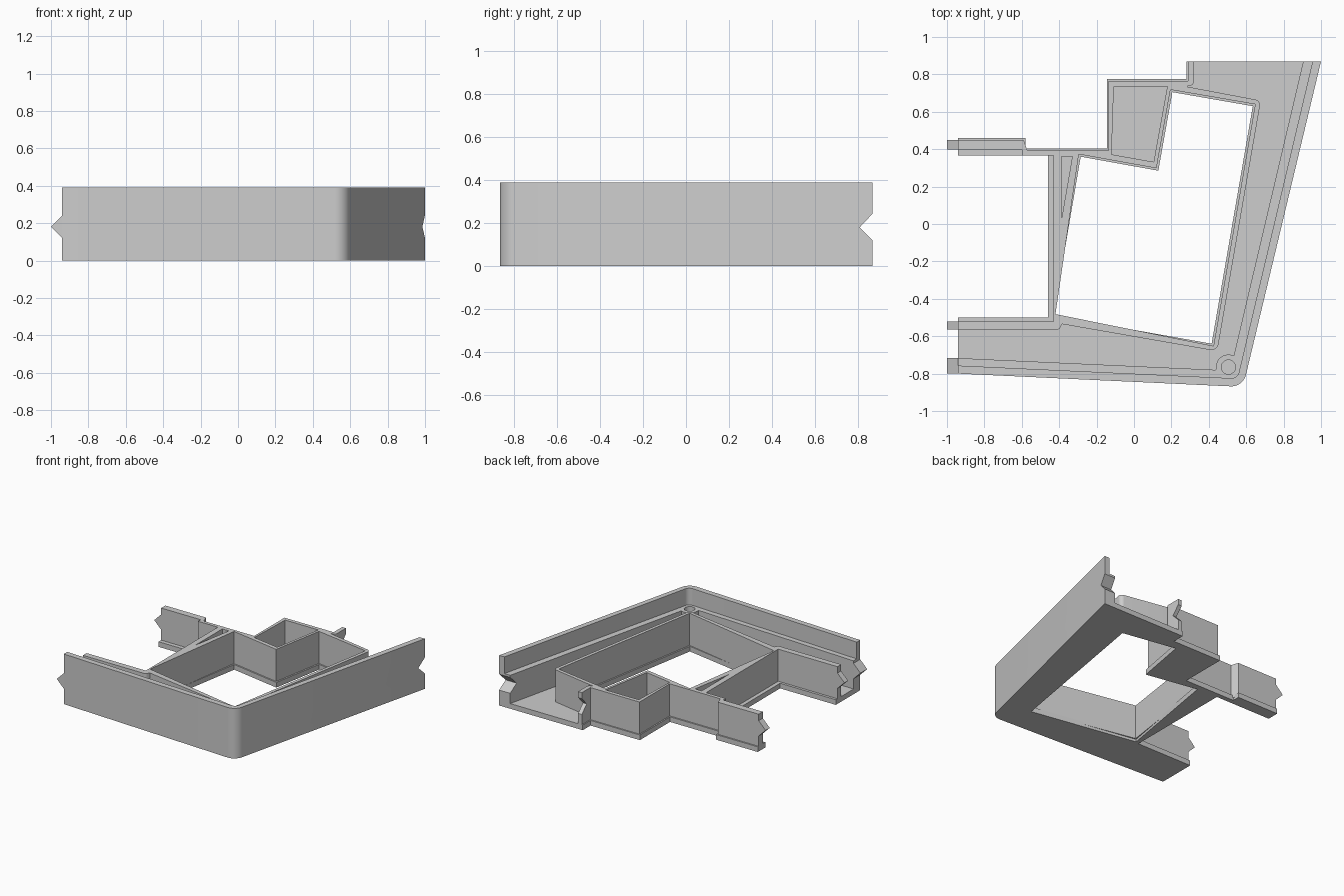
import bpy, bmesh, math
from mathutils import Vector

if "Cube" in bpy.data.objects:
    bpy.data.objects.remove(bpy.data.objects["Cube"], do_unlink=True)

grey = bpy.data.materials.new("plain grey")
grey.use_nodes = True
colour = (0.61, 0.61, 0.61, 1)
grey.diffuse_color = colour
grey.node_tree.nodes["Principled BSDF"].inputs["Base Color"].default_value = colour


def rounded(points):
    """Replace each (x, y, radius) corner with an arc."""
    out = []
    n = len(points)
    for i, p in enumerate(points):
        c = Vector(p[:2])
        if len(p) == 2:
            out.append(c)
            continue
        r = p[2]
        a = (Vector(points[i - 1][:2]) - c).normalized()
        b = (Vector(points[(i + 1) % n][:2]) - c).normalized()
        half = math.acos(a.dot(b)) / 2
        centre = c + (a + b).normalized() * (r / math.sin(half))
        start = c + a * (r / math.tan(half)) - centre
        end = c + b * (r / math.tan(half)) - centre
        for k in range(9):
            out.append(centre + start.lerp(end, k / 8).normalized() * r)
    return out


def circle(x, y, r, n=32):
    return [(x + r * math.cos(math.tau * k / n), y + r * math.sin(math.tau * k / n))
            for k in range(n)]


def finish(name, bm):
    bmesh.ops.remove_doubles(bm, verts=bm.verts, dist=0.0001)
    bmesh.ops.recalc_face_normals(bm, faces=bm.faces)
    mesh = bpy.data.meshes.new(name)
    bm.to_mesh(mesh)
    bm.free()
    mesh.materials.append(grey)
    ob = bpy.data.objects.new(name, mesh)
    bpy.context.collection.objects.link(ob)
    return ob


def plate(name, z0, z1, *loops):
    """Extrude an outline, with any further loops as holes, from z0 to z1."""
    curve = bpy.data.curves.new(name, "CURVE")
    curve.dimensions = "2D"
    curve.fill_mode = "BOTH"
    curve.extrude = (z1 - z0) / 2
    for loop in loops:
        pts = rounded(loop)
        spline = curve.splines.new("POLY")
        spline.points.add(len(pts) - 1)
        for sp, p in zip(spline.points, pts):
            sp.co = (p[0], p[1], 0, 1)
        spline.use_cyclic_u = True
    temp = bpy.data.objects.new("temp", curve)
    bpy.context.collection.objects.link(temp)
    bpy.context.view_layer.update()
    mesh = bpy.data.meshes.new_from_object(
        temp.evaluated_get(bpy.context.evaluated_depsgraph_get()))
    bm = bmesh.new()
    bm.from_mesh(mesh)
    bmesh.ops.translate(bm, verts=bm.verts, vec=(0, 0, (z0 + z1) / 2))
    bpy.data.objects.remove(temp)
    bpy.data.meshes.remove(mesh)
    return finish(name, bm)


def prism(name, section, along):
    """Sweep a closed 3D section by a vector."""
    bm = bmesh.new()
    face = bm.faces.new([bm.verts.new(p) for p in section])
    ext = bmesh.ops.extrude_face_region(bm, geom=[face])
    bmesh.ops.translate(bm, vec=along,
                        verts=[g for g in ext["geom"] if isinstance(g, bmesh.types.BMVert)])
    return finish(name, bm)


FLOOR, LEDGE, INNER, TOP = 0.04, 0.26, 0.29, 0.39
LEFT, BACK = -0.94, 0.87

# Floor with the angled window opening
opening = [(-0.43, -0.49), (0.415, -0.64), (0.635, 0.63),
           (0.205, 0.705), (0.13, 0.285), (-0.285, 0.36)]
floor = plate("floor", 0, FLOOR, [
    (LEFT, -0.78), (0.568, -0.85, 0.06), (0.975, BACK), (0.28, BACK),
    (0.28, 0.775), (-0.145, 0.775), (-0.145, 0.404), (-0.58, 0.404),
    (-0.58, 0.46), (LEFT, 0.46), (LEFT, 0.366), (-0.46, 0.366),
    (-0.46, -0.5), (LEFT, -0.5)], opening)

# Tall outer rim
rim = plate("outer_rim", 0, TOP, [
    (LEFT, -0.8), (0.583, -0.871, 0.08), (1.0, BACK), (0.955, BACK),
    (0.553, -0.826, 0.04), (LEFT, -0.757)])

# Lower ledge inside the rim, swelling into a screw boss
bx, by = 0.505, -0.765
boss = [(bx + 0.067 * math.cos(a), by + 0.067 * math.sin(a))
        for a in [math.radians(65 + 13 * k) for k in range(10)]]
ledge = plate("ledge", 0.02, LEDGE, [
    (LEFT, -0.78), (0.568, -0.85, 0.06), (0.975, BACK), (0.905, BACK)]
    + boss + [(0.437, -0.78), (LEFT, -0.717)], circle(bx, by, 0.038))

# Inner wall network around the opening, box pocket and arms
wall_opening = [(-0.42, -0.482), (0.425, -0.652), (0.648, 0.64),
                (0.195, 0.718), (0.12, 0.298), (-0.295, 0.373)]
box_pocket = [(-0.108, 0.735), (0.178, 0.735), (0.105, 0.332), (-0.12, 0.372)]
wedge_pocket = [(-0.387, 0.36), (-0.33, 0.36), (-0.387, 0.03)]
walls = plate("inner_walls", 0.02, INNER, [
    (LEFT, -0.565), (-0.4, -0.565, 0.02), (-0.385, -0.535), (0.445, -0.68, 0.04),
    (0.678, 0.66, 0.03), (0.28, 0.735), (0.32, 0.745, 0.02), (0.32, BACK),
    (0.288, BACK), (0.288, 0.765), (-0.135, 0.765), (-0.135, 0.393),
    (-0.57, 0.393), (-0.59, 0.449), (LEFT, 0.449), (LEFT, 0.398),
    (-0.6, 0.398), (-0.6, 0.366), (-0.43, 0.366), (-0.43, -0.52), (LEFT, -0.52)],
    wall_opening, box_pocket, wedge_pocket)

# Joining tongues on the left ends
for name, y0, y1 in (("rim_tongue", -0.8, -0.717), ("wall_tongue", -0.565, -0.52),
                     ("arm_tongue", 0.398, 0.449)):
    prism(name, [(LEFT, y0, 0.12), (-1, y0, 0.18), (LEFT, y0, 0.24)], (0, y1 - y0, 0))

# Matching V grooves cut in the back ends
cutter = prism("groove_cutter", [(0.2, 0.81, 0.18), (0.2, 0.89, 0.1), (0.2, 0.89, 0.265)],
               (0.9, 0, 0))
for ob in (rim, ledge, walls):
    mod = ob.modifiers.new("groove", "BOOLEAN")
    mod.operation = "DIFFERENCE"
    mod.solver = "EXACT"
    mod.object = cutter
    bpy.context.view_layer.objects.active = ob
    bpy.ops.object.modifier_apply(modifier=mod.name)
bpy.data.objects.remove(cutter)

# Smooth the rounded corners, keep other edges sharp
bpy.ops.object.select_all(action="DESELECT")
for ob in (rim, ledge, walls, floor):
    ob.select_set(True)
bpy.context.view_layer.objects.active = rim
bpy.ops.object.shade_smooth_by_angle(angle=math.radians(30))
